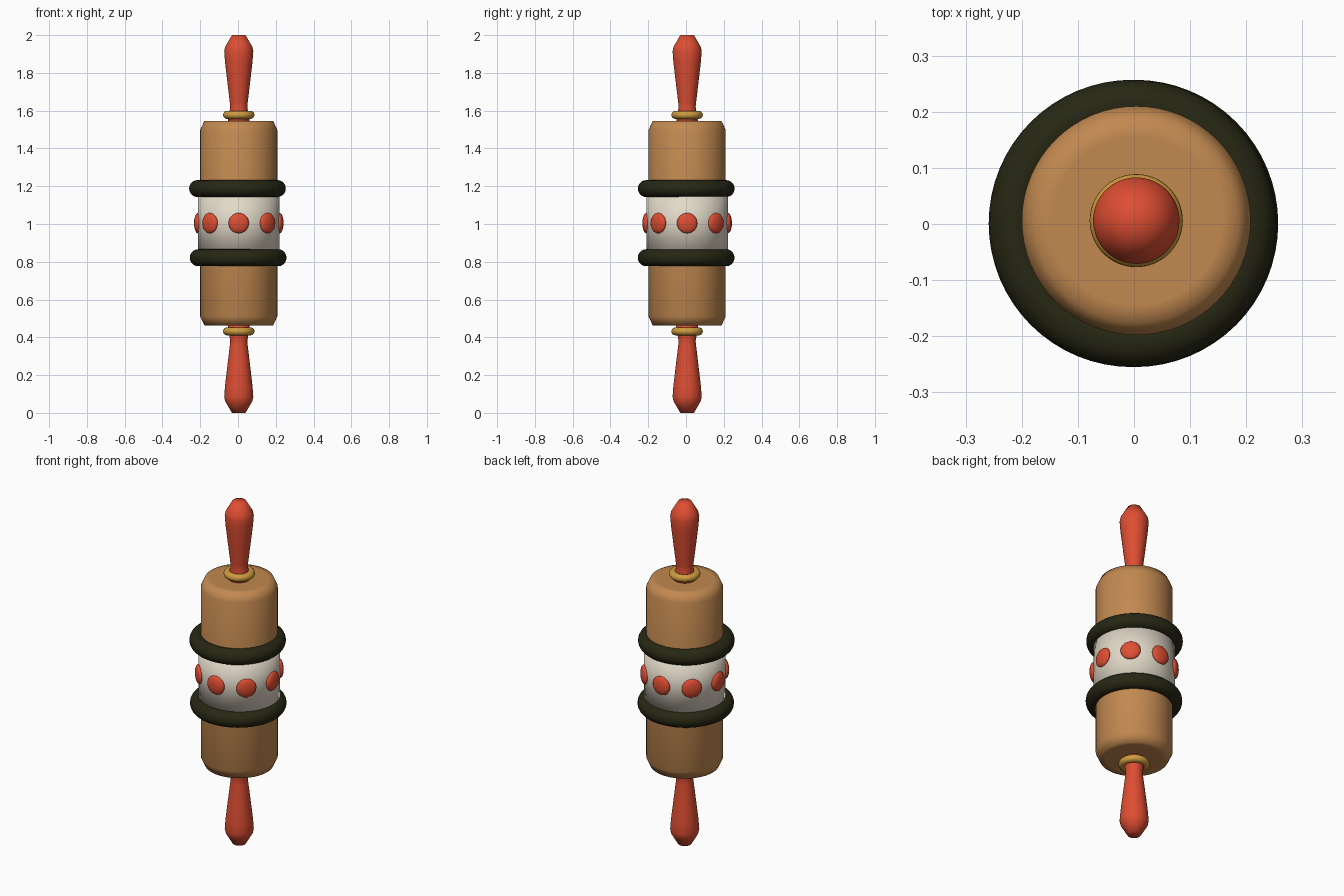
import bpy, bmesh, math
from mathutils import Matrix, Vector

cube = bpy.data.objects.get("Cube")
if cube:
    bpy.data.objects.remove(cube, do_unlink=True)

AXIS_X, AXIS_Y = 0.004, 0.006   # axis of the turned parts
MID = 1.0045                    # height of the middle of the pin


def material(name, rgb):
    m = bpy.data.materials.new(name)
    m.use_nodes = True
    m.diffuse_color = (*rgb, 1)
    m.node_tree.nodes["Principled BSDF"].inputs["Base Color"].default_value = (*rgb, 1)
    return m


red = material("red paint", (0.73, 0.075, 0.032))
wood = material("warm wood", (0.54, 0.25, 0.08))
cream = material("cream", (0.76, 0.69, 0.58))
dark = material("dark olive", (0.02, 0.02, 0.007))
gold = material("gold", (0.62, 0.33, 0.05))


def finish(bm, name, mat):
    bmesh.ops.recalc_face_normals(bm, faces=bm.faces)
    mesh = bpy.data.meshes.new(name)
    bm.to_mesh(mesh)
    bm.free()
    mesh.materials.append(mat)
    for p in mesh.polygons:
        p.use_smooth = True
    obj = bpy.data.objects.new(name, mesh)
    bpy.context.collection.objects.link(obj)
    return obj


def lathe(name, profile, mat, closed=False, x=AXIS_X, y=AXIS_Y, steps=64):
    """Spin a list of (radius, height) points about the vertical axis."""
    bm = bmesh.new()
    verts = [bm.verts.new((r, 0, z)) for r, z in profile]
    edges = [bm.edges.new(pair) for pair in zip(verts, verts[1:])]
    if closed:
        edges.append(bm.edges.new((verts[-1], verts[0])))
    bmesh.ops.spin(bm, geom=verts + edges, axis=(0, 0, 1), cent=(0, 0, 0),
                   angle=math.tau, steps=steps)
    bmesh.ops.remove_doubles(bm, verts=bm.verts, dist=1e-5)
    bmesh.ops.translate(bm, verts=bm.verts, vec=(x, y, 0))
    return finish(bm, name, mat)


def ring(name, major, minor, z, mat, x=AXIS_X, y=AXIS_Y):
    angles = [math.tau * i / 20 for i in range(20)]
    section = [(major + minor * math.cos(a), z + minor * math.sin(a)) for a in angles]
    return lathe(name, section, mat, True, x, y)


# Wooden roller with bevelled rims
half = [(0, 0.542), (0.15, 0.542), (0.182, 0.542), (0.204, 0.494)]
lathe("roller", [(r, MID + h) for r, h in half] +
      [(r, MID - h) for r, h in reversed(half)], wood)

# Painted band round the middle
lathe("band", [(0.2, 1.19), (0.216, 1.19), (0.216, 0.82), (0.2, 0.82)], cream, True)

# Handles, collars and thick rings, mirrored top and bottom
handle = [(0, 1.0), (0.036, 1.0), (0.072, 0.938), (0.077, 0.915), (0.073, 0.86),
          (0.059, 0.74), (0.047, 0.64), (0.045, 0.62), (0.052, 0.58), (0.06, 0.53), (0, 0.53)]
for side, s in (("upper", 1), ("lower", -1)):
    lathe(side + "_handle", [(r, 1 + s * h) for r, h in handle], red)
    ring(side + "_collar", 0.062, 0.021, MID + s * 0.573, gold)
    ring(side + "_thick_ring", 0.211, 0.045, MID + s * 0.183, dark,
         -0.003 if s > 0 else 0.001, 0.001)

# Eight lens-shaped dots round the band
for i in range(8):
    a = math.tau * i / 8
    bm = bmesh.new()
    bmesh.ops.create_uvsphere(bm, u_segments=24, v_segments=12, radius=1)
    place = (Matrix.Translation((AXIS_X, AXIS_Y, MID)) @ Matrix.Rotation(a, 4, "Z")
             @ Matrix.Translation((0.216, 0, 0)) @ Matrix.Diagonal(Vector((0.021, 0.054, 0.054, 1))))
    bmesh.ops.transform(bm, matrix=place, verts=bm.verts)
    finish(bm, "dot_%d" % (i + 1), red)
